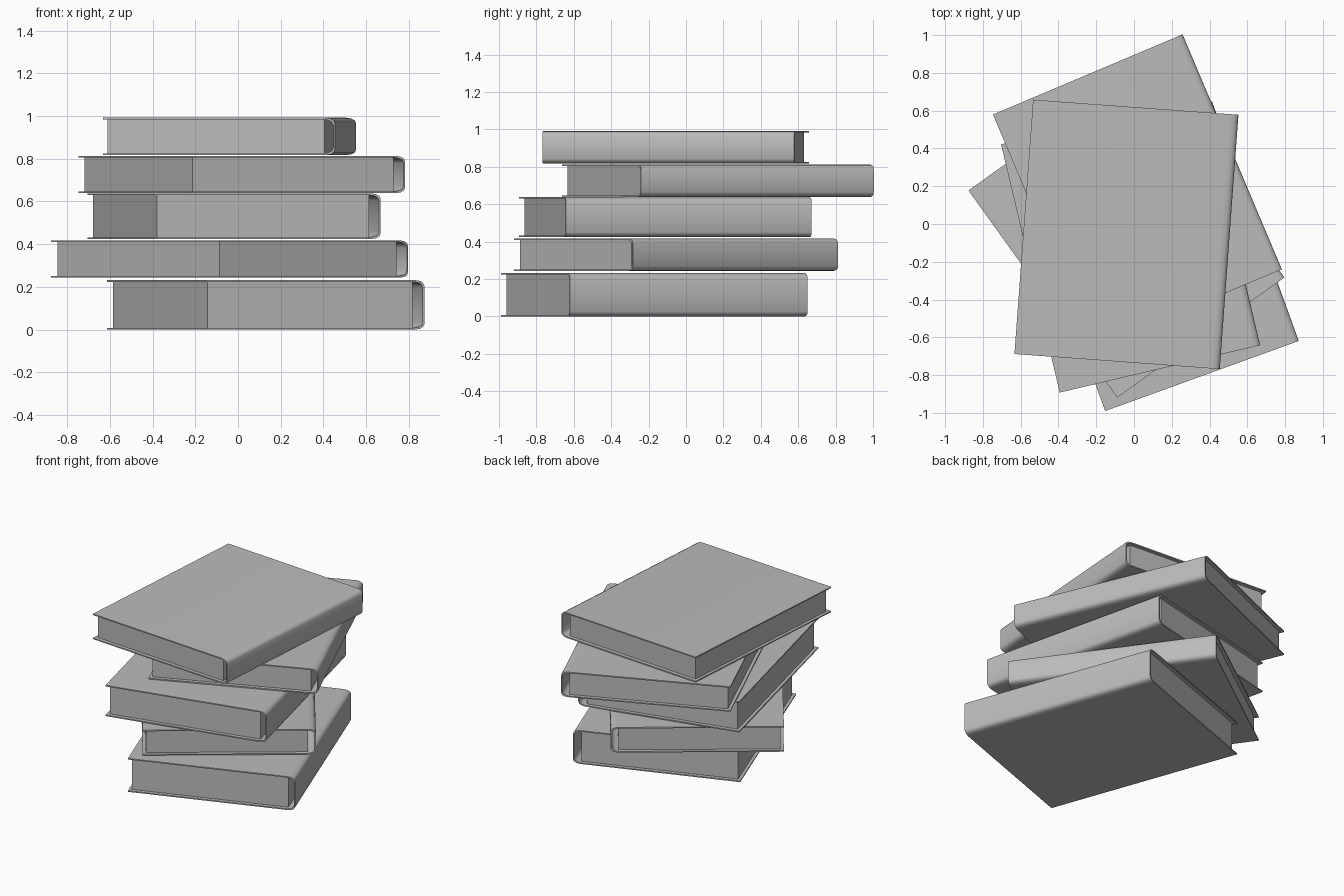
import bpy
import bmesh
import math

cube = bpy.data.objects.get("Cube")
if cube:
    bpy.data.objects.remove(cube, do_unlink=True)

grey = bpy.data.materials.new("plain_grey")
grey.use_nodes = True
colour = (0.5, 0.5, 0.5, 1)
grey.diffuse_color = colour
grey.node_tree.nodes["Principled BSDF"].inputs["Base Color"].default_value = colour

WIDTH, LENGTH, BOARD = 1.09, 1.35, 0.008


def extrude_profile(name, points, length, parent):
    """Closed x-z outline pushed along y, centred on y = 0."""
    mesh = bpy.data.meshes.new(name)
    bm = bmesh.new()
    face = bm.faces.new([bm.verts.new((x, -length / 2, z)) for x, z in points])
    out = bmesh.ops.extrude_face_region(bm, geom=[face])
    moved = [g for g in out["geom"] if isinstance(g, bmesh.types.BMVert)]
    bmesh.ops.translate(bm, verts=moved, vec=(0, length, 0))
    bmesh.ops.recalc_face_normals(bm, faces=bm.faces)
    bm.to_mesh(mesh)
    bm.free()
    mesh.materials.append(grey)
    obj = bpy.data.objects.new(name, mesh)
    bpy.context.collection.objects.link(obj)
    obj.parent = parent
    return obj


def c_half(inset, half):
    """Upper half of the cover outline, from fore edge to spine."""
    right, top = WIDTH / 2 - inset, half - inset
    curve = [(0.045, 0), (0.022, 0.004), (0.007, 0.012), (0, 0.026)]
    return [(-WIDTH / 2, top)] + [(right - dx, top - dz) for dx, dz in curve]


def book(name, x, y, bottom, top, angle):
    half = (top - bottom) / 2
    pivot = bpy.data.objects.new(name, None)
    bpy.context.collection.objects.link(pivot)
    pivot.location = (x, y, bottom + half)
    pivot.rotation_euler.z = math.radians(angle)
    # Folded cover: outer skin, then back along the inner skin
    outer, inner = c_half(0, half), c_half(BOARD, half)
    mirror = lambda pts: [(px, -pz) for px, pz in reversed(pts)]
    outline = outer + mirror(outer) + [(px, -pz) for px, pz in inner] + inner[::-1]
    cover = extrude_profile(name + "_cover", outline, LENGTH, pivot)
    # Page block, set in from the edges and clear of the spine
    left, right, h = -WIDTH / 2 + 0.02, WIDTH / 2 - 0.05, half - BOARD
    block = [(left, -h), (right, -h), (right, h), (left, h)]
    extrude_profile(name + "_pages", block, LENGTH - 0.05, pivot)
    # Soft rounding along the spine only
    bpy.ops.object.select_all(action="DESELECT")
    cover.select_set(True)
    bpy.context.view_layer.objects.active = cover
    bpy.ops.object.shade_smooth_by_angle(angle=math.radians(40))


# The stack, from the bottom up
book("bottom_book", 0.13, -0.17, 0.0, 0.232, 19.9)
book("second_book", -0.04, -0.053, 0.243, 0.418, 35.7)
book("middle_book", -0.018, -0.11, 0.424, 0.638, 13.3)
book("fourth_book", 0.018, 0.17, 0.639, 0.813, 22.9)
book("top_book", -0.04, -0.055, 0.817, 0.992, -4.2)
